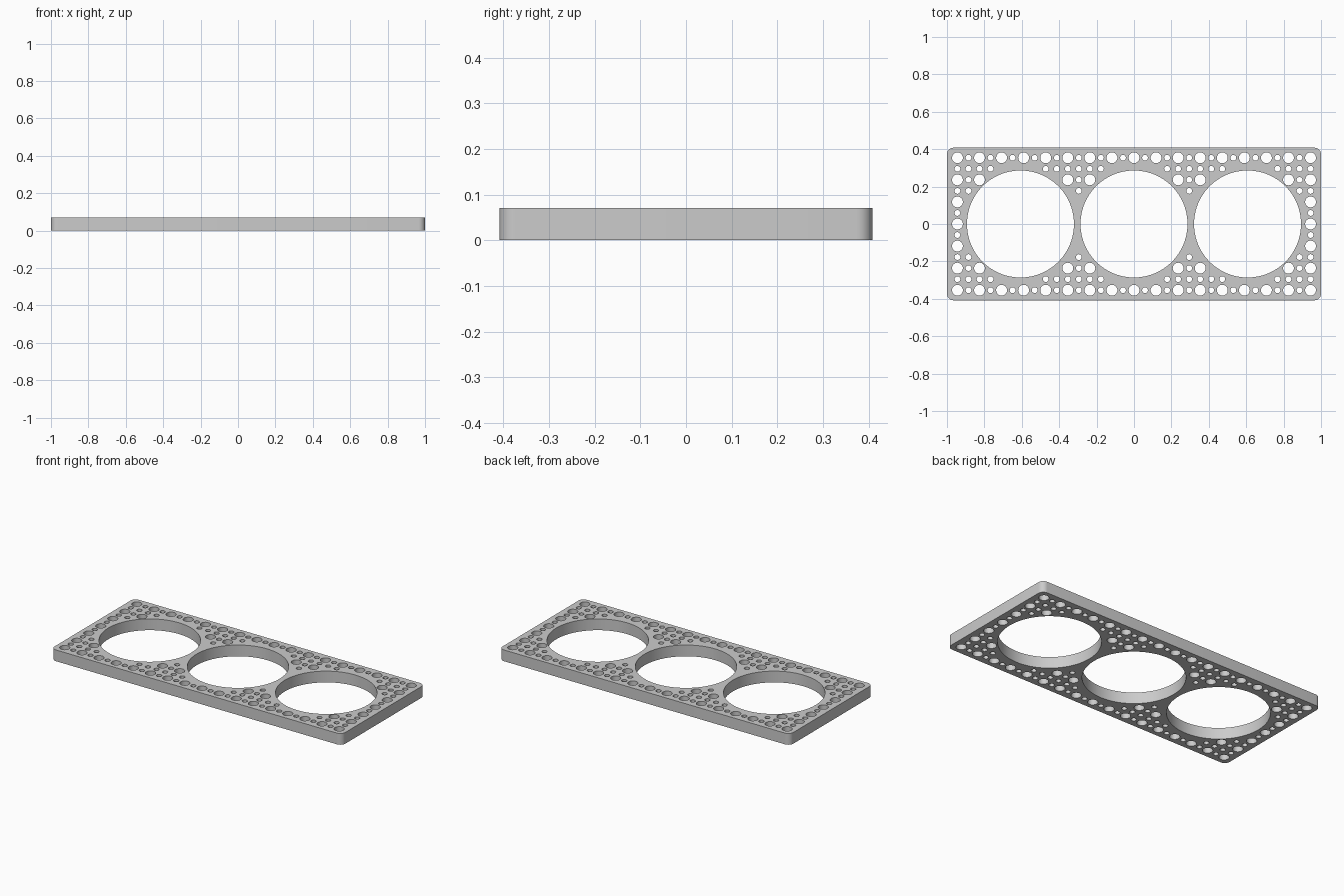
import bpy, bmesh
from math import cos, sin, pi, hypot
from mathutils import Vector

cube = bpy.data.objects.get("Cube")
if cube:
    bpy.data.objects.remove(cube, do_unlink=True)

HALF_X, HALF_Y, HEIGHT, CORNER = 1.0, 0.408, 0.07, 0.035
RING_X, RING_R = (-0.607, 0.0, 0.607), 0.286
PITCH = 0.059
LARGE_R, SMALL_R = 0.029, 0.0155
CLEARANCE = 0.3205  # closest a small hole centre may come to a big opening


def arc(cx, cy, radius, start, sweep, count):
    return [(cx + radius * cos(start + sweep * k / count),
             cy + radius * sin(start + sweep * k / count)) for k in range(count)]


def circle(cx, cy, radius, count):
    return arc(cx, cy, radius, 0, 2 * pi, count)


# Rounded outline of the plate
outline = []
for q, (sx, sy) in enumerate(((1, 1), (-1, 1), (-1, -1), (1, -1))):
    cx, cy = sx * (HALF_X - CORNER), sy * (HALF_Y - CORNER)
    outline += arc(cx, cy, CORNER, q * pi / 2, pi / 2, 8)
    end = (q + 1) * pi / 2
    outline.append((cx + CORNER * cos(end), cy + CORNER * sin(end)))

# Three big openings, then the lattice of alternating large and small holes
loops = [outline] + [circle(x, 0, RING_R, 96) for x in RING_X]
for i in range(-16, 17):
    for j in range(-6, 7):
        x, y = i * PITCH, j * PITCH
        if min(hypot(x - cx, y) for cx in RING_X) > CLEARANCE:
            large = i % 2 == 0 and j % 2 == 0
            loops.append(circle(x, y, LARGE_R if large else SMALL_R, 32 if large else 24))

# Fill between the loops and extrude to full thickness
bm = bmesh.new()
for points in loops:
    verts = [bm.verts.new((x, y, 0)) for x, y in points]
    for a, b in zip(verts, verts[1:] + verts[:1]):
        bm.edges.new((a, b))
bmesh.ops.triangle_fill(bm, use_beauty=True, use_dissolve=False,
                        edges=bm.edges[:], normal=Vector((0, 0, 1)))
top = bmesh.ops.extrude_face_region(bm, geom=bm.faces[:])["geom"]
bmesh.ops.translate(bm, vec=(0, 0, HEIGHT),
                    verts=[g for g in top if isinstance(g, bmesh.types.BMVert)])
bmesh.ops.recalc_face_normals(bm, faces=bm.faces[:])
mesh = bpy.data.meshes.new("perforated_plate")
bm.to_mesh(mesh)
bm.free()

# Plain grey finish
grey = bpy.data.materials.new("plain_grey")
grey.use_nodes = True
color = (0.6, 0.6, 0.6, 1)
grey.diffuse_color = color
grey.node_tree.nodes["Principled BSDF"].inputs["Base Color"].default_value = color
mesh.materials.append(grey)

plate = bpy.data.objects.new("perforated_plate", mesh)
bpy.context.collection.objects.link(plate)
bpy.ops.object.select_all(action="DESELECT")
plate.select_set(True)
bpy.context.view_layer.objects.active = plate
bpy.ops.object.shade_smooth_by_angle(angle=pi / 6)
